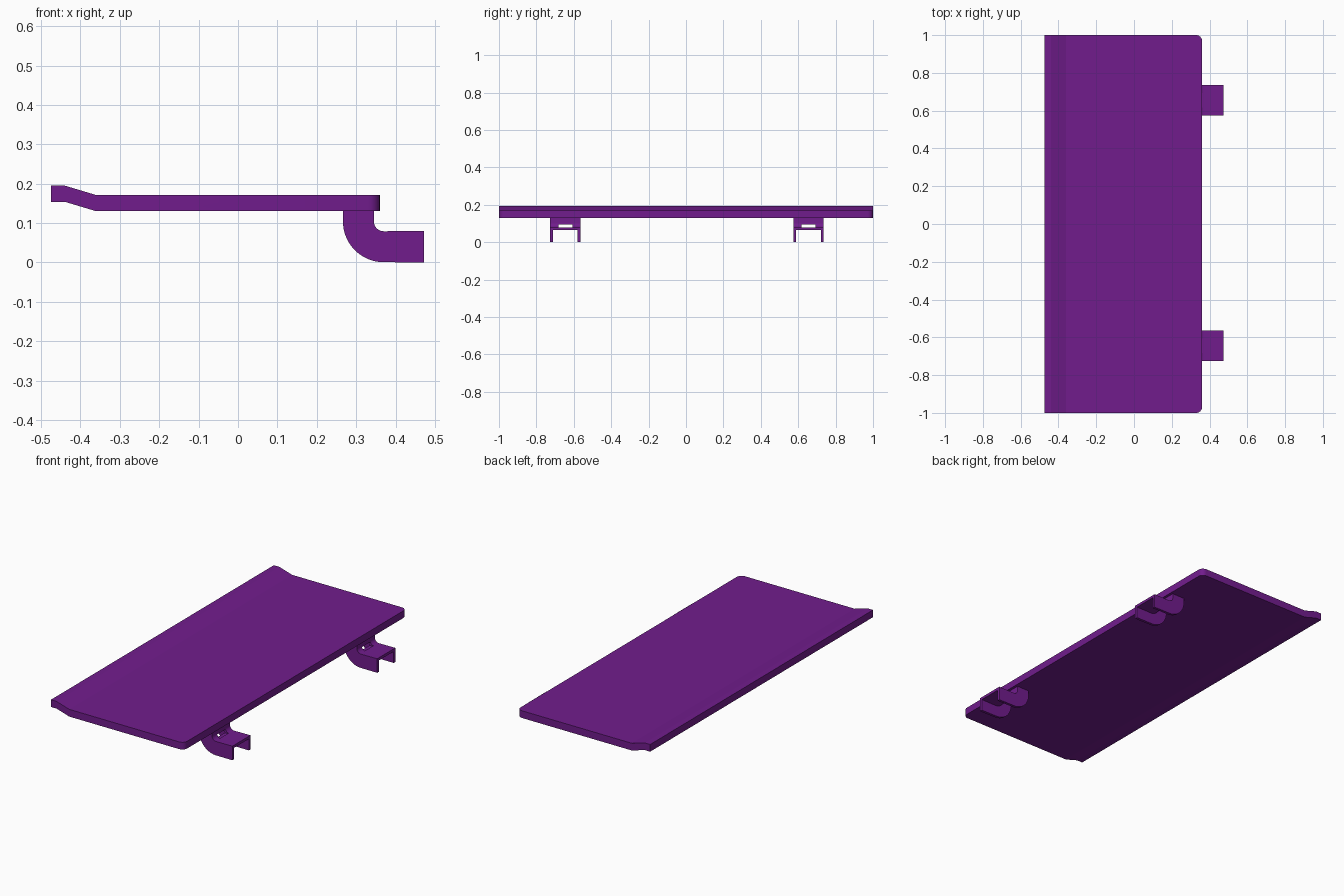
import bpy, bmesh
from math import cos, sin, pi, radians

if "Cube" in bpy.data.objects:
    bpy.data.objects.remove(bpy.data.objects["Cube"])

purple = bpy.data.materials.new("purple")
purple.diffuse_color = (0.165, 0.012, 0.265, 1)
purple.use_nodes = True
purple.node_tree.nodes["Principled BSDF"].inputs["Base Color"].default_value = purple.diffuse_color


def arc(cx, cz, r, a0, a1, n):
    return [(cx + r * cos(radians(a0 + (a1 - a0) * i / n)),
             cz + r * sin(radians(a0 + (a1 - a0) * i / n))) for i in range(n + 1)]


def prism(name, profile, y0, y1, round_x=None):
    """Extrude an xz profile along y; optionally round the upright corners at round_x."""
    bm = bmesh.new()
    face = bm.faces.new([bm.verts.new((x, y0, z)) for x, z in profile])
    ext = bmesh.ops.extrude_face_region(bm, geom=[face])
    moved = [v for v in ext["geom"] if isinstance(v, bmesh.types.BMVert)]
    bmesh.ops.translate(bm, verts=moved, vec=(0, y1 - y0, 0))
    bmesh.ops.recalc_face_normals(bm, faces=bm.faces)
    if round_x is not None:
        edges = [e for e in bm.edges
                 if all(abs(v.co.x - round_x) < 1e-5 for v in e.verts)
                 and abs(e.verts[0].co.y - e.verts[1].co.y) < 1e-5]
        bmesh.ops.bevel(bm, geom=edges, offset=0.03, segments=6,
                        profile=0.5, affect='EDGES')
    mesh = bpy.data.meshes.new(name)
    bm.to_mesh(mesh)
    bm.free()
    mesh.materials.append(purple)
    obj = bpy.data.objects.new(name, mesh)
    bpy.context.collection.objects.link(obj)
    return obj


def activate(obj):
    bpy.ops.object.select_all(action='DESELECT')
    obj.select_set(True)
    bpy.context.view_layer.objects.active = obj


def cut(obj, cutter):
    cutter.hide_render = True
    mod = obj.modifiers.new("cut", 'BOOLEAN')
    mod.operation, mod.solver, mod.object = 'DIFFERENCE', 'EXACT', cutter
    activate(obj)
    bpy.ops.object.modifier_apply(modifier=mod.name)
    bpy.data.objects.remove(cutter)


# Wing panel with a kicked-up rear lip
top = [(-0.475, 0.195), (-0.44, 0.195), (-0.36, 0.171), (0.36, 0.171)]
panel = prism("wing_panel", top + [(x, z - 0.041) for x, z in reversed(top)],
              -1, 1, round_x=0.36)
activate(panel)
bpy.ops.object.shade_smooth_by_angle(angle=radians(16))

# Bent channel brackets, open on the outside of the bend
cx, cz = 0.37, 0.104
outer = ([(0.267, 0.13)] + arc(cx, cz, 0.1035, 180, 270, 16) + [(0.473, 0.0), (0.473, 0.08)]
         + arc(cx, cz, 0.025, 270, 180, 8) + [(0.345, 0.13)])
hollow = ([(0.2, 0.2), (0.2, -0.1), (0.55, -0.1), (0.55, 0.065)]
          + arc(cx, cz, 0.0395, 270, 180, 8) + [(0.3305, 0.2)])
slot = [(0.31, 0.076), (0.365, 0.076), (0.365, 0.096), (0.31, 0.096)]

for side, y in (("front", -0.645), ("back", 0.655)):
    bracket = prism(side + "_bracket", outer, y - 0.081, y + 0.081)
    cut(bracket, prism("hollow_cutter", hollow, y - 0.066, y + 0.066))
    cut(bracket, prism("slot_cutter", slot, y - 0.038, y + 0.038))
    activate(bracket)
    bpy.ops.object.shade_smooth_by_angle(angle=radians(30))
